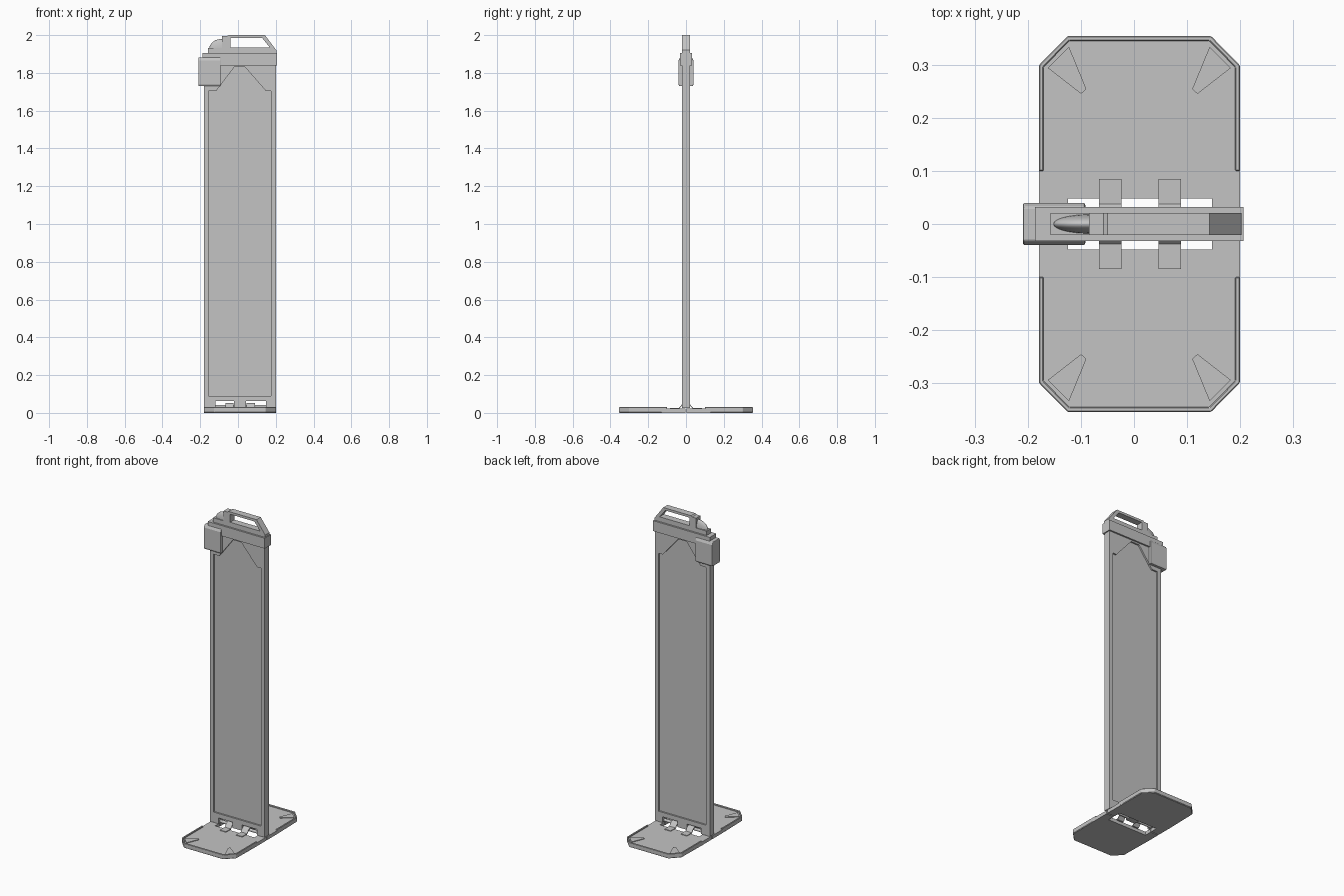
import bpy
import bmesh
import math
from mathutils import Vector

if "Cube" in bpy.data.objects:
    bpy.data.objects.remove(bpy.data.objects["Cube"])

grey = bpy.data.materials.new("plain grey")
grey.use_nodes = True
grey.diffuse_color = (0.55, 0.55, 0.55, 1)
grey.node_tree.nodes["Principled BSDF"].inputs["Base Color"].default_value = grey.diffuse_color

MID = 0.01  # centre line of the panel and the base
AXES = {
    "x": lambda a, b, d: Vector((d, a, b)),
    "y": lambda a, b, d: Vector((a, d, b)),
    "z": lambda a, b, d: Vector((a, b, d)),
}


def finish(name, bm):
    bmesh.ops.recalc_face_normals(bm, faces=bm.faces)
    mesh = bpy.data.meshes.new(name)
    bm.to_mesh(mesh)
    bm.free()
    mesh.materials.append(grey)
    obj = bpy.data.objects.new(name, mesh)
    bpy.context.collection.objects.link(obj)
    return obj


def prism(name, points, axis, lo, hi):
    """Extrude a closed outline along an axis."""
    bm = bmesh.new()
    place = AXES[axis]
    face = bm.faces.new([bm.verts.new(place(a, b, lo)) for a, b in points])
    out = bmesh.ops.extrude_face_region(bm, geom=[face])
    verts = [g for g in out["geom"] if isinstance(g, bmesh.types.BMVert)]
    bmesh.ops.translate(bm, verts=verts, vec=place(0, 0, hi - lo))
    return finish(name, bm)


def box(name, x, y, z):
    outline = [(x[0], z[0]), (x[1], z[0]), (x[1], z[1]), (x[0], z[1])]
    return prism(name, outline, "y", *y)


def bevel(obj, width, segments=1):
    mod = obj.modifiers.new("bevel", "BEVEL")
    mod.width = width
    mod.segments = segments


def cut(obj, cutter):
    mod = obj.modifiers.new("cut", "BOOLEAN")
    mod.object = cutter
    mod.solver = "EXACT"
    graph = bpy.context.evaluated_depsgraph_get()
    obj.data = bpy.data.meshes.new_from_object(obj.evaluated_get(graph))
    obj.modifiers.clear()
    bpy.data.objects.remove(cutter)


# Upright panel with two hinge notches in its bottom edge
panel = prism("panel", [
    (-0.18, 0.026), (-0.12, 0.026), (-0.12, 0.062), (-0.022, 0.062), (-0.022, 0.026),
    (0.042, 0.026), (0.042, 0.062), (0.147, 0.062), (0.147, 0.026), (0.2, 0.026),
    (0.2, 1.86), (-0.18, 1.86)], "y", -0.022, 0.022)

# Sunken field on both faces
recess = [(-0.155, 0.09), (0.175, 0.09), (0.175, 1.705), (0.147, 1.705),
          (0.038, 1.83), (-0.02, 1.83), (-0.115, 1.705), (-0.155, 1.705)]
for side in (-1, 1):
    lo, hi = sorted((side * 0.012, side * 0.05))
    cut(panel, prism("recess_cutter", recess, "y", lo, hi))

# Top cap
box("top_cap", (-0.187, 0.207), (-0.032, 0.032), (1.84, 1.905))

# Clip around the upper corner
clip = prism("corner_clip", [
    (-0.037, 1.73), (0.037, 1.73), (0.04, 1.74), (0.04, 1.865), (0.032, 1.882),
    (-0.032, 1.882), (-0.04, 1.865), (-0.04, 1.74)], "x", -0.21, -0.092)
bevel(clip, 0.004, 2)

# Handle with a cut-out, and its foot
handle = prism("handle", [
    (-0.085, 1.905), (0.203, 1.905), (0.203, 1.92), (0.143, 2.0), (-0.05, 2.0),
    (-0.058, 1.994), (-0.085, 1.994)], "y", -0.021, 0.021)
cut(handle, prism("handle_cutter", [
    (-0.04, 1.935), (0.168, 1.935), (0.128, 1.985), (-0.04, 1.985)], "y", -0.1, 0.1))
box("handle_foot", (-0.158, -0.08), (-0.021, 0.021), (1.9, 1.932))

# Rounded knob: half ellipsoid tucked against the handle
bm = bmesh.new()
bmesh.ops.create_uvsphere(bm, u_segments=32, v_segments=16, radius=1)
bmesh.ops.scale(bm, vec=(0.068, 0.018, 0.055), verts=bm.verts)
bmesh.ops.translate(bm, vec=(-0.085, 0, 1.925), verts=bm.verts)
cuts = bmesh.ops.bisect_plane(bm, geom=bm.verts[:] + bm.edges[:] + bm.faces[:],
                              plane_co=(-0.075, 0, 0), plane_no=(1, 0, 0), clear_outer=True)
bmesh.ops.holes_fill(bm, edges=[e for e in bm.edges if e.is_boundary])
knob = finish("knob", bm)
bpy.context.view_layer.objects.active = knob
knob.select_set(True)
bpy.ops.object.shade_smooth_by_angle(angle=math.radians(40))
knob.select_set(False)


def rim_path(inset):
    half, end = 0.19 - inset, 0.355 - inset
    cx, cy = 0.136 - inset * 0.41, 0.3 - inset * 0.41
    right = [(half, 0.1), (half, cy), (cx, end)]
    return [(MID + x, y) for x, y in right] + [(MID - x, y) for x, y in reversed(right)]


# Two base plates, each with a rim and two corner wedges
for side, label in ((-1, "front"), (1, "back")):
    def flip(points):
        return [(x, y * side) for x, y in points]

    plate = rim_path(0.004)[1:-1]
    plate += [(-0.18, 0.003), (-0.125, 0.003), (-0.125, 0.048),
              (0.147, 0.048), (0.147, 0.003), (0.2, 0.003)]
    plate[4:4] = [(-0.18, 0.1)]
    plate.append((0.2, 0.1))
    prism(label + "_base_plate", flip(plate), "z", 0.0, 0.022)
    rim = prism(label + "_base_rim", flip(rim_path(0) + rim_path(0.009)[::-1]), "z", 0.002, 0.03)
    bevel(rim, 0.002)
    for hand, where in ((-1, "right"), (1, "left")):
        wedge = [(0.173, 0.295), (0.133, 0.335), (0.1, 0.255), (0.11, 0.246)]
        wedge = flip([(MID + hand * x, y) for x, y in wedge])
        obj = prism(f"{label}_{where}_wedge", wedge, "z", 0.015, 0.026)

# Hinge straps arched over the pin
half_arch = [(0.085, 0.026), (0.038, 0.026), (0.02, 0.046), (0.008, 0.052)]
arch = half_arch + [(-y, z) for y, z in reversed(half_arch)]
under = [(y, z - 0.007) for y, z in reversed(arch)]
for name, x in (("right_hinge_strap", (-0.066, -0.024)), ("left_hinge_strap", (0.046, 0.089))):
    prism(name, arch + under, "x", *x)

# Hinge pin
ring = [(0.009 * math.cos(k * math.tau / 12), 0.034 + 0.009 * math.sin(k * math.tau / 12))
        for k in range(12)]
prism("hinge_pin", ring, "x", -0.13, 0.152)
